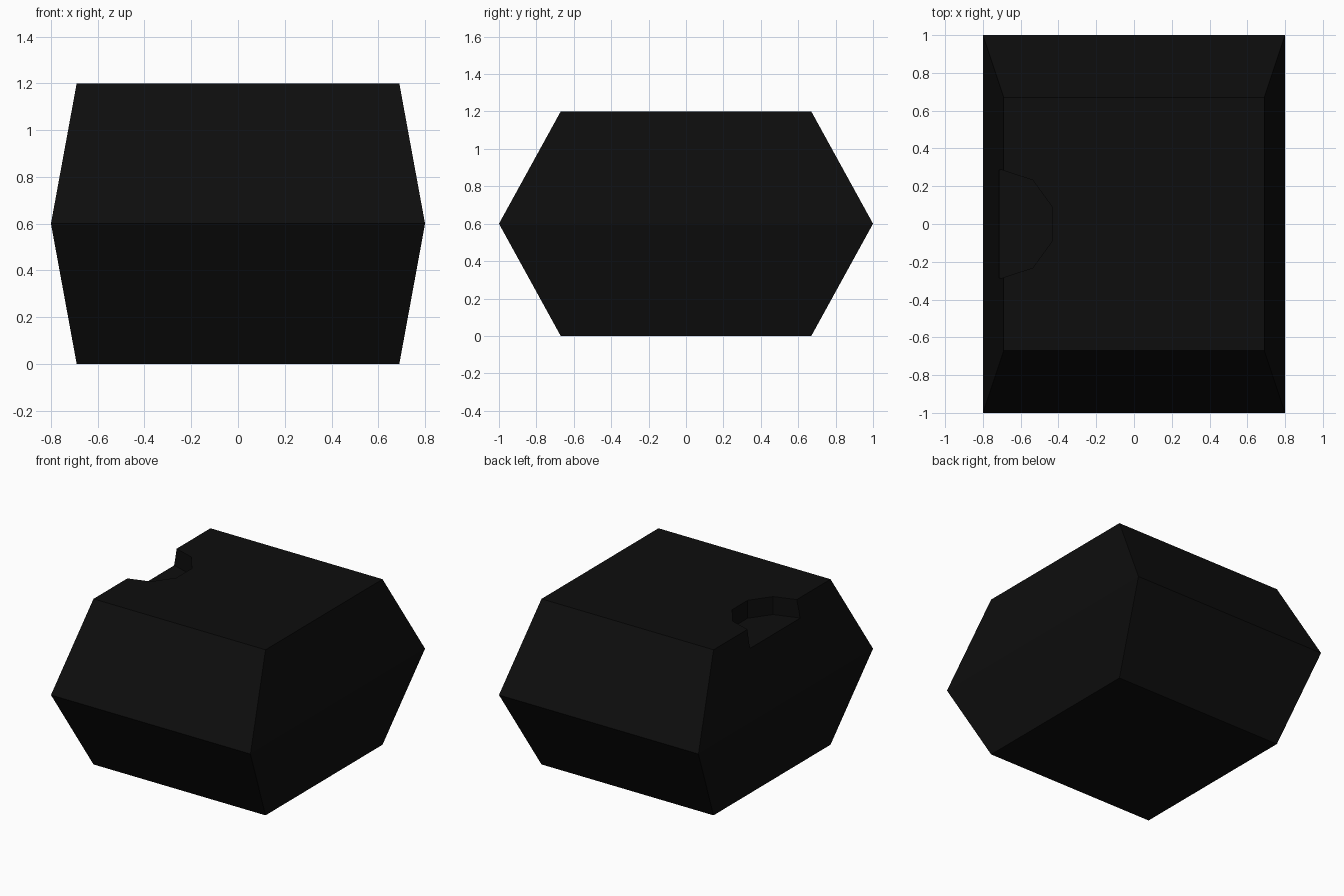
import bpy, bmesh, math

if "Cube" in bpy.data.objects:
    bpy.data.objects.remove(bpy.data.objects["Cube"])

black = bpy.data.materials.new("near_black")
black.diffuse_color = (0.0042, 0.0042, 0.0042, 1)
black.use_nodes = True
black.node_tree.nodes["Principled BSDF"].inputs["Base Color"].default_value = black.diffuse_color


def loft(name, rings):
    """Closed solid from stacked rings of points."""
    bm = bmesh.new()
    loops = [[bm.verts.new(p) for p in ring] for ring in rings]
    n = len(loops[0])
    for a, b in zip(loops, loops[1:]):
        for i in range(n):
            j = (i + 1) % n
            bm.faces.new((a[i], a[j], b[j], b[i]))
    bm.faces.new(loops[0][::-1])
    bm.faces.new(loops[-1])
    bmesh.ops.recalc_face_normals(bm, faces=bm.faces)
    mesh = bpy.data.meshes.new(name)
    bm.to_mesh(mesh)
    bm.free()
    mesh.materials.append(black)
    obj = bpy.data.objects.new(name, mesh)
    bpy.context.collection.objects.link(obj)
    return obj


# Body: rectangle that widens to the middle and narrows again
def rect(x, y, z):
    return [(-x, -y, z), (x, -y, z), (x, y, z), (-x, y, z)]


body = loft("body", [rect(0.69, 0.67, 0), rect(0.8, 1.0, 0.6), rect(0.69, 0.67, 1.2)])

# Notch: half of a ten-sided disc, left open at the left side
cx, r, floor = -0.705, 0.287, 1.07
arc = [(cx + r * math.cos(math.radians(a)), r * math.sin(math.radians(a)))
       for a in range(-90, 91, 36)]
outline = [(-1.0, -r)] + arc + [(-1.0, r)]
cutter = loft("notch_cutter", [[(x, y, z) for x, y in outline] for z in (floor, 1.5)])
cutter.hide_render = True

mod = body.modifiers.new("notch", 'BOOLEAN')
mod.operation = 'DIFFERENCE'
mod.solver = 'EXACT'
mod.object = cutter
bpy.context.view_layer.objects.active = body
bpy.ops.object.modifier_apply(modifier=mod.name)
bpy.data.objects.remove(cutter)
